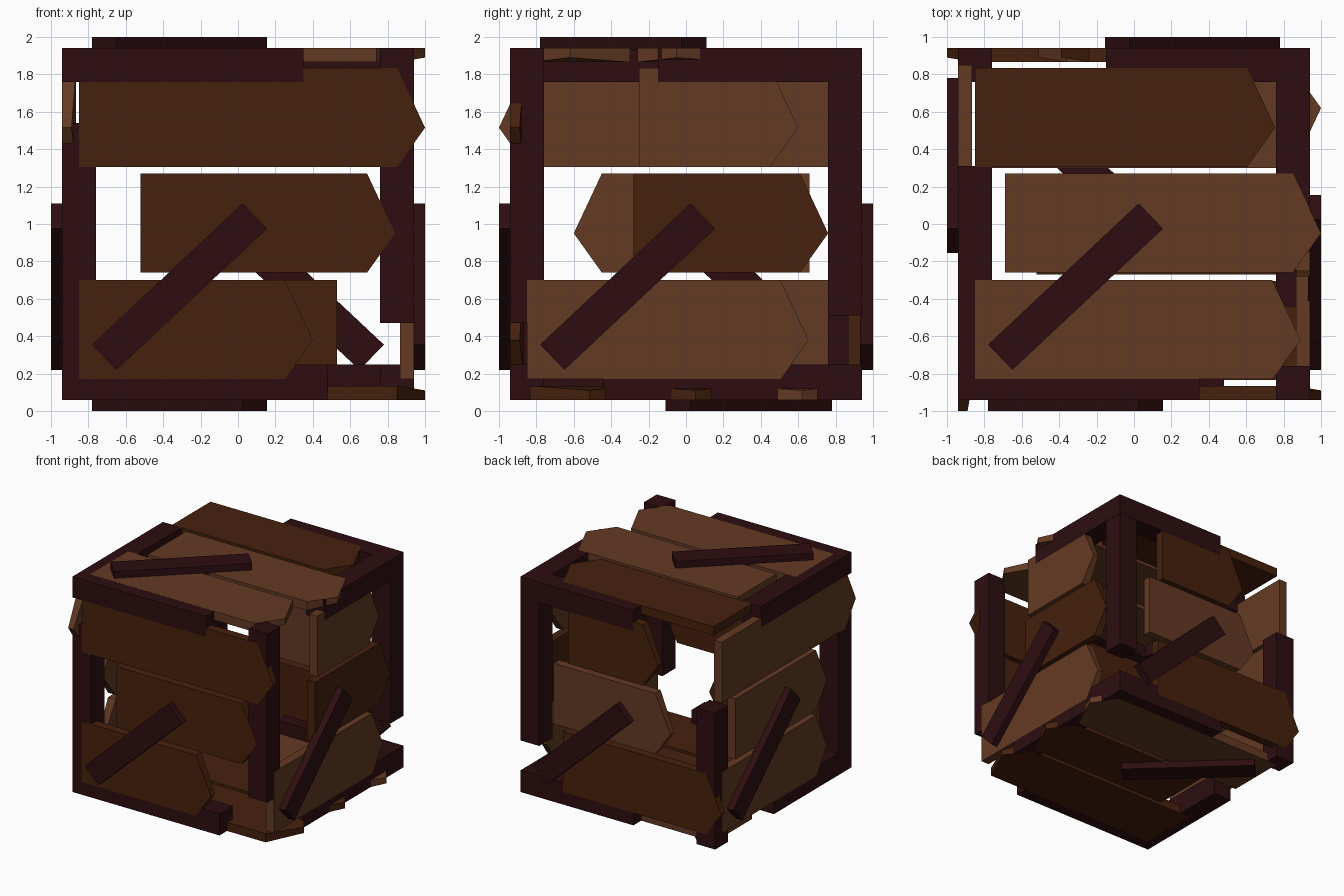
import bpy, bmesh
from mathutils import Vector

if "Cube" in bpy.data.objects:
    bpy.data.objects.remove(bpy.data.objects["Cube"])

def material(name, rgb):
    m = bpy.data.materials.new(name)
    m.diffuse_color = (*rgb, 1)
    m.use_nodes = True
    m.node_tree.nodes["Principled BSDF"].inputs["Base Color"].default_value = m.diffuse_color
    return m

FRAME = material("dark red frame wood", (0.026, 0.004, 0.005))
DARK = material("dark brown plank", (0.061, 0.015, 0.004))
LIGHT = material("light brown plank", (0.127, 0.042, 0.017))

CENTRE = Vector((0, 0, 1))
H = 0.94       # half size of the frame
W = 0.18       # beam width

def prism(name, outer, inner, mat):
    """Solid between two matching outlines."""
    bm = bmesh.new()
    a = [bm.verts.new(p) for p in outer]
    b = [bm.verts.new(p) for p in inner]
    n = len(a)
    bm.faces.new(a)
    bm.faces.new(b[::-1])
    for i in range(n):
        j = (i + 1) % n
        bm.faces.new((a[i], b[i], b[j], a[j]))
    bmesh.ops.recalc_face_normals(bm, faces=bm.faces)
    me = bpy.data.meshes.new(name)
    bm.to_mesh(me)
    bm.free()
    me.materials.append(mat)
    ob = bpy.data.objects.new(name, me)
    bpy.context.collection.objects.link(ob)
    return ob

def box(name, lo, hi, mat):
    rect = [(lo[0], lo[1]), (hi[0], lo[1]), (hi[0], hi[1]), (lo[0], hi[1])]
    prism(name, [(x, y, hi[2]) for x, y in rect], [(x, y, lo[2]) for x, y in rect], mat)

# Each side: right direction, up direction, and three planks from top row down
# (start, tip, colour) measured along the right direction
SIDES = {
    "front": ((1, 0, 0), (0, 0, 1),
              [(-.85, 1.0, DARK), (-.52, .84, DARK), (-.85, .40, DARK)]),
    "right": ((0, 1, 0), (0, 0, 1),
              [(-.25, .60, LIGHT), (-.28, .76, DARK), (-.85, .655, LIGHT)]),
    "back": ((-1, 0, 0), (0, 0, 1),
             [(-.48, .39, DARK), (-.62, .51, LIGHT), (-.53, 1.0, DARK)]),
    "left": ((0, -1, 0), (0, 0, 1),
             [(-.85, 1.0, LIGHT), (-.66, .60, LIGHT), (-.85, .60, LIGHT)]),
    "top": ((1, 0, 0), (0, 1, 0),
            [(-.85, .755, DARK), (-.69, 1.0, LIGHT), (-.85, .89, LIGHT)]),
    "bottom": ((1, 0, 0), (0, -1, 0),
               [(-.85, 1.0, DARK), (-.52, 1.0, DARK), (-.85, 1.0, LIGHT)]),
}
BRACE = [(-.78, -.645), (-.65, -.78), (.155, -.025), (.025, .11)]

for side, (u, v, planks) in SIDES.items():
    u, v = Vector(u), Vector(v)
    n = u.cross(v)

    def place(p, q, d):
        return CENTRE + u * p + v * q + n * d

    # broken planks with an off-centre point, thinner at the tip
    for row, (start, tip, mat) in zip(("upper", "middle", "lower"), planks):
        mid = {"upper": .57, "middle": .005, "lower": -.565}[row]
        lo, hi, sh = mid - .265, mid + .265, tip - .15
        pts = [(start, lo), (sh, lo), (tip, mid - .055), (sh, hi), (start, hi)]
        depth = [.865, .865, .89, .865, .865]
        prism(f"{side}_{row}_plank",
              [place(p, q, H + .001) for p, q in pts],
              [place(p, q, d) for (p, q), d in zip(pts, depth)], mat)

    # diagonal brace
    prism(f"{side}_brace", [place(p, q, 1.0) for p, q in BRACE],
          [place(p, q, H - .01) for p, q in BRACE], FRAME)

# Horizontal beams, snapped off at one end
I = H - W
for level, z0, z1, e, spans in (
        ("bottom", .06, .25, 0, {"front": (-H, .48), "back": (-.15, H),
                                 "left": (-H, .13), "right": (-.44, H)}),
        ("top", 1.76, 1.94, .002, {"front": (-H, .35), "back": (-.15, H),
                                   "left": (-H, .31), "right": (-.15, H)})):
    for side, (a, b) in spans.items():
        c0, c1 = (-H - e, -I) if side in ("front", "left") else (I, H + e)
        if side in ("front", "back"):
            box(f"{level}_{side}_beam", (a, c0, z0), (b, c1, z1), FRAME)
        else:
            box(f"{level}_{side}_beam", (c0, a, z0), (c1, b, z1), FRAME)

# Corner posts, each snapped off at one end
for name, sx, sy, z0, z1 in (("front_left_post", -1, -1, .06, 1.54),
                             ("front_right_post", 1, -1, .47, 1.94),
                             ("back_right_post", 1, 1, .51, 1.94),
                             ("back_left_post", -1, 1, .06, 1.25)):
    xs, ys = sorted((sx * I, sx * H)), sorted((sy * I, sy * H))
    box(name, (xs[0], ys[0], z0), (xs[1], ys[1], z1), FRAME)
